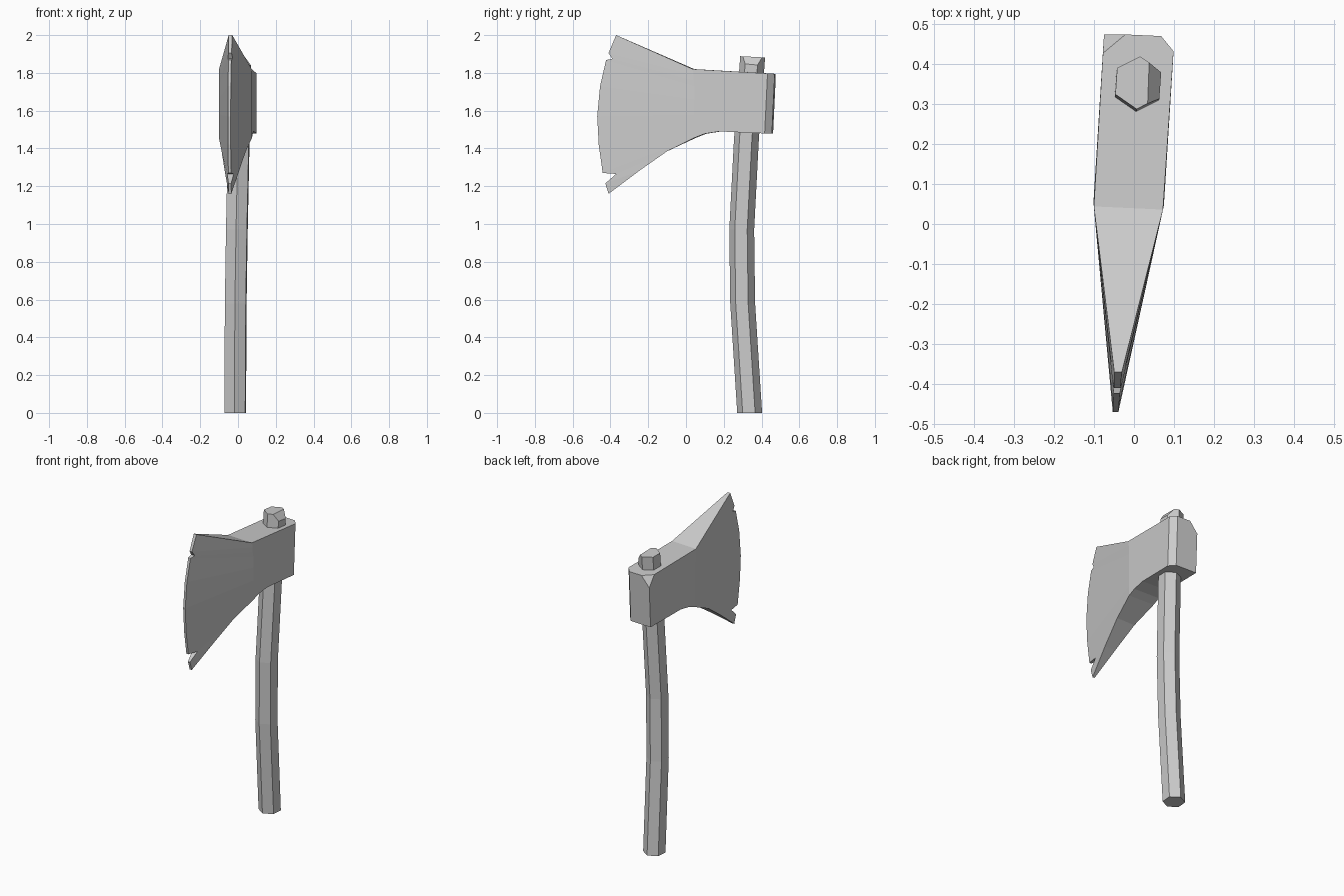
import bpy, bmesh, math
from mathutils import Vector

cube = bpy.data.objects.get("Cube")
if cube:
    bpy.data.objects.remove(cube, do_unlink=True)

grey = bpy.data.materials.new("plain_grey")
grey.use_nodes = True
colour = (0.6, 0.6, 0.6, 1)
grey.diffuse_color = colour
grey.node_tree.nodes["Principled BSDF"].inputs["Base Color"].default_value = colour


def finish(bm, name):
    bmesh.ops.recalc_face_normals(bm, faces=bm.faces[:])
    mesh = bpy.data.meshes.new(name)
    bm.to_mesh(mesh)
    bm.free()
    mesh.materials.append(grey)
    obj = bpy.data.objects.new(name, mesh)
    bpy.context.collection.objects.link(obj)
    return obj


def chamfer(bm, point, normal):
    """Slice off everything beyond the plane and cap the cut."""
    geom = bm.verts[:] + bm.edges[:] + bm.faces[:]
    cut = bmesh.ops.bisect_plane(bm, geom=geom, dist=1e-5, plane_co=point,
                                 plane_no=normal, clear_outer=True)
    edges = [e for e in cut["geom_cut"] if isinstance(e, bmesh.types.BMEdge)]
    bmesh.ops.contextual_create(bm, geom=edges)


# Handle: a bent six-sided shaft whose end pokes out above the head
bm = bmesh.new()
path = [(-0.015, 0.337, 0.0), (-0.012, 0.3, 0.58), (-0.006, 0.295, 0.97),
        (0.004, 0.32, 1.45), (0.011, 0.353, 1.885)]
rings = []
for cx, cy, cz in path:
    ring = []
    for k in range(6):
        a = math.radians(86 + 60 * k)
        lean = -0.05 if cz > 1.5 else 0.0
        dy = 0.066 * math.sin(a)
        ring.append(bm.verts.new((cx + 0.064 * math.cos(a), cy + dy, cz + lean * dy)))
    rings.append(ring)
for low, high in zip(rings, rings[1:]):
    for k in range(6):
        j = (k + 1) % 6
        bm.faces.new((low[k], low[j], high[j], high[k]))
bm.faces.new(rings[0])
bm.faces.new(rings[-1])
bmesh.ops.recalc_face_normals(bm, faces=bm.faces[:])
chamfer(bm, Vector((0.036, 0.35, 1.885)), Vector((0.045, 0, 0.033)))
finish(bm, "handle")

# Head: cutting edge with two nicks, flare line, and poll outline, as (y, z)
edge = [(-0.37, 2.0), (-0.41, 1.905), (-0.39, 1.875), (-0.423, 1.868), (-0.455, 1.73),
        (-0.47, 1.57), (-0.462, 1.42), (-0.441, 1.27), (-0.37, 1.265),
        (-0.427, 1.215), (-0.41, 1.16)]
flare = [(0.04, 1.82), (0.045, 1.79), (0.045, 1.76), (0.05, 1.73), (0.05, 1.66),
         (0.05, 1.58), (0.05, 1.52), (0.05, 1.457), (-0.1, 1.385), (-0.25, 1.28)]
poll = [(0.1, 1.477), (0.18, 1.49), (0.457, 1.478), (0.472, 1.795)]


def half_width(y, z):
    bit = -0.47 + 0.45 * (z - 1.56) ** 2
    t = min(max((0.05 - y) / (0.05 - bit), 0), 1)
    return 0.088 + (0.007 - 0.088) * t


bm = bmesh.new()
sides = []
for s in (-1, 1):
    def place(points):
        # the head is turned slightly about the handle
        return [bm.verts.new((0.063 * y - 0.0165 + s * half_width(y, z),
                              y - s * 0.004 * (y > 0), z)) for y, z in points]
    e, f, p = place(edge), place(flare), place(poll)
    for i in range(len(f) - 1):
        bm.faces.new((f[i], e[i], e[i + 1], f[i + 1]))
    bm.faces.new((f[-1], e[-2], e[-1]))
    bm.faces.new(f[:8] + p)
    sides.append(e + [f[9], f[8], f[7]] + p + [f[0]])
left, right = sides
for i in range(len(left)):
    j = (i + 1) % len(left)
    bm.faces.new((left[i], left[j], right[j], right[i]))
bmesh.ops.recalc_face_normals(bm, faces=bm.faces[:])

# Worn corners at the back of the head
chamfer(bm, Vector((0.1, 0.42, 1.6)), Vector((0.048, 0.039, -0.002)))
chamfer(bm, Vector((-0.076, 0.43, 1.795)), Vector((-0.8, 1.0, 0.65)))
finish(bm, "axe_head")
